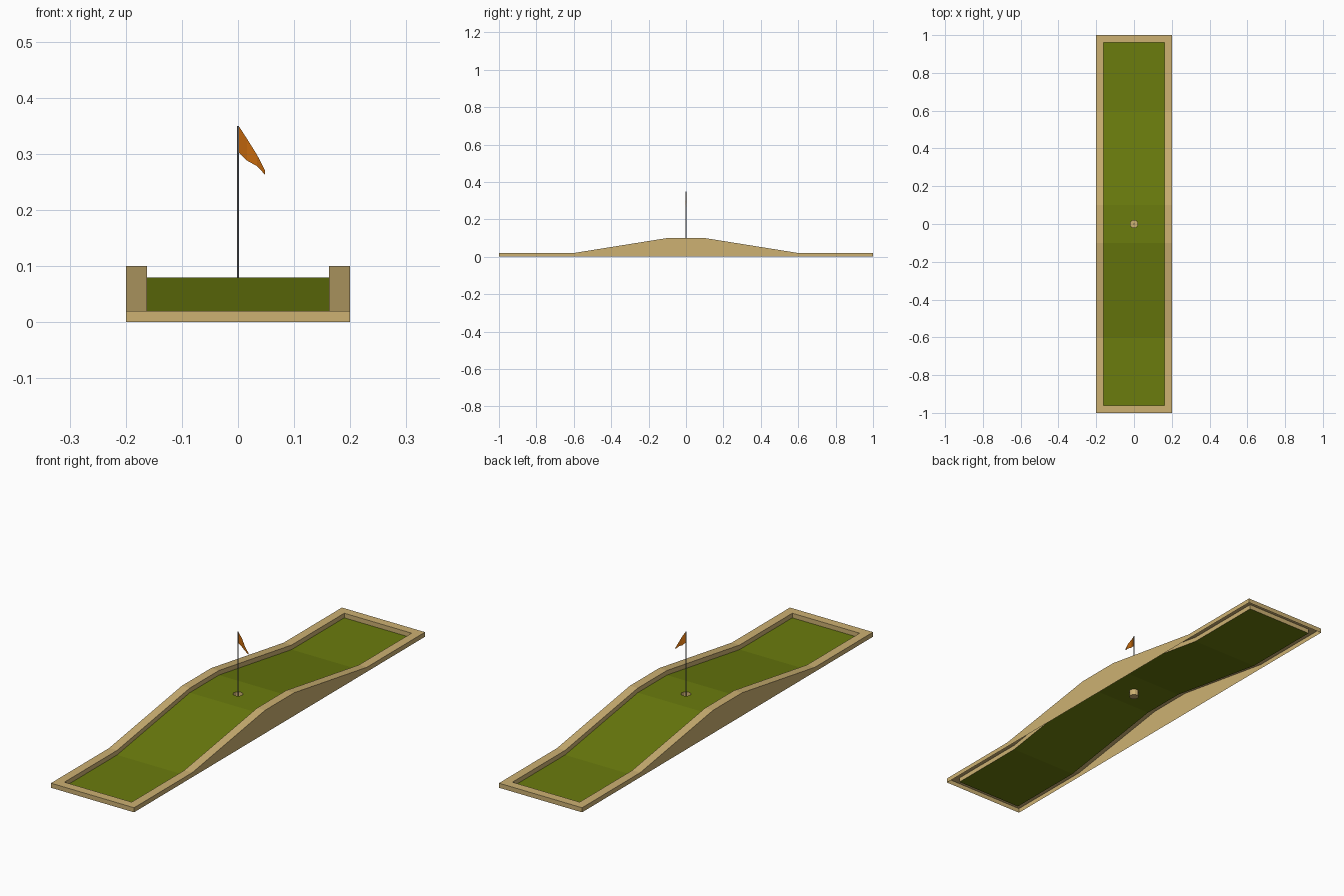
import bpy, bmesh, math

if "Cube" in bpy.data.objects:
    bpy.data.objects.remove(bpy.data.objects["Cube"])


def material(name, rgb):
    m = bpy.data.materials.new(name)
    m.diffuse_color = (*rgb, 1)
    m.use_nodes = True
    m.node_tree.nodes["Principled BSDF"].inputs["Base Color"].default_value = m.diffuse_color
    return m


TAN = material("tan wood", (0.61, 0.44, 0.17))
GREEN = material("turf green", (0.145, 0.2, 0.004))
ORANGE = material("flag orange", (0.55, 0.14, 0.004))
GREY = material("pole grey", (0.2, 0.2, 0.2))


def finish(name, bm, mat, fix=False):
    if fix:
        bmesh.ops.recalc_face_normals(bm, faces=bm.faces)
    me = bpy.data.meshes.new(name)
    bm.to_mesh(me)
    bm.free()
    me.materials.append(mat)
    ob = bpy.data.objects.new(name, me)
    bpy.context.collection.objects.link(ob)
    return ob


def hump(y):
    """Height of the rail top along the lane."""
    t = min(max((0.6 - abs(y)) / 0.5, 0), 1)
    return 0.02 + 0.08 * t


def skin(bm, loops, closed=True):
    """Quads between successive point loops."""
    rows = [[bm.verts.new(p) for p in lp] for lp in loops]
    for a, b in zip(rows, rows[1:]):
        n = len(a)
        for i in range(n if closed else n - 1):
            j = (i + 1) % n
            bm.faces.new((a[i], a[j], b[j], b[i]))
    return rows


def rail_loop(x, end, z):
    ys = [-end, -0.6, -0.1, 0.1, 0.6, end]
    return [(x, y, z(y)) for y in ys] + [(-x, y, z(y)) for y in reversed(ys)]


# Hollow wooden rail: outer wall, top, short inner wall, open underneath
bm = bmesh.new()
skin(bm, [rail_loop(0.2, 1.0, lambda y: 0),
          rail_loop(0.2, 1.0, hump),
          rail_loop(0.162, 0.962, hump),
          rail_loop(0.162, 0.962, lambda y: hump(y) - 0.02)])
finish("wooden_rail", bm, TAN)

# Turf sheet over the hump, with a round hole in the flat crown
R, SIDES = 0.02, 12
ring = [(R * math.cos(2 * math.pi * i / SIDES), R * math.sin(2 * math.pi * i / SIDES))
        for i in range(SIDES)]
bm = bmesh.new()
for s in (-1, 1):
    ys = sorted(s * v for v in (0.1, 0.6, 0.962))
    skin(bm, [[(-0.162, y, hump(y) - 0.02), (0.162, y, hump(y) - 0.02)] for y in ys], False)
edges = []
for pts in ([(-0.162, -0.1), (0.162, -0.1), (0.162, 0.1), (-0.162, 0.1)], ring):
    vs = [bm.verts.new((x, y, 0.08)) for x, y in pts]
    edges += [bm.edges.new((vs[i - 1], vs[i])) for i in range(len(vs))]
bmesh.ops.triangle_fill(bm, edges=edges, use_beauty=True, normal=(0, 0, 1))
for f in bm.faces:
    f.normal_update()
    if f.normal.z < 0:
        f.normal_flip()
bmesh.ops.remove_doubles(bm, verts=bm.verts, dist=1e-5)
finish("turf", bm, GREEN)

# Cup below the hole
bm = bmesh.new()
rows = skin(bm, [[(x, y, 0.08) for x, y in ring], [(x, y, 0.053) for x, y in ring]])
bm.faces.new(rows[1])
finish("hole_cup", bm, TAN)

# Flag pole
bpy.ops.mesh.primitive_cylinder_add(vertices=8, radius=0.002, depth=0.297,
                                    location=(0, 0, 0.2015))
pole = bpy.context.object
pole.name = "flag_pole"
pole.data.materials.append(GREY)

# Drooping flag with a gentle ripple: (x, top z, bottom z, y)
bm = bmesh.new()
cols = [(0.001, 0.35, 0.303, 0), (0.016, 0.327, 0.288, 0.003),
        (0.034, 0.298, 0.278, -0.002), (0.048, 0.271, 0.263, 0.002)]
skin(bm, [[(x, y, b), (x, y, t)] for x, t, b, y in cols], False)
finish("flag", bm, ORANGE)
